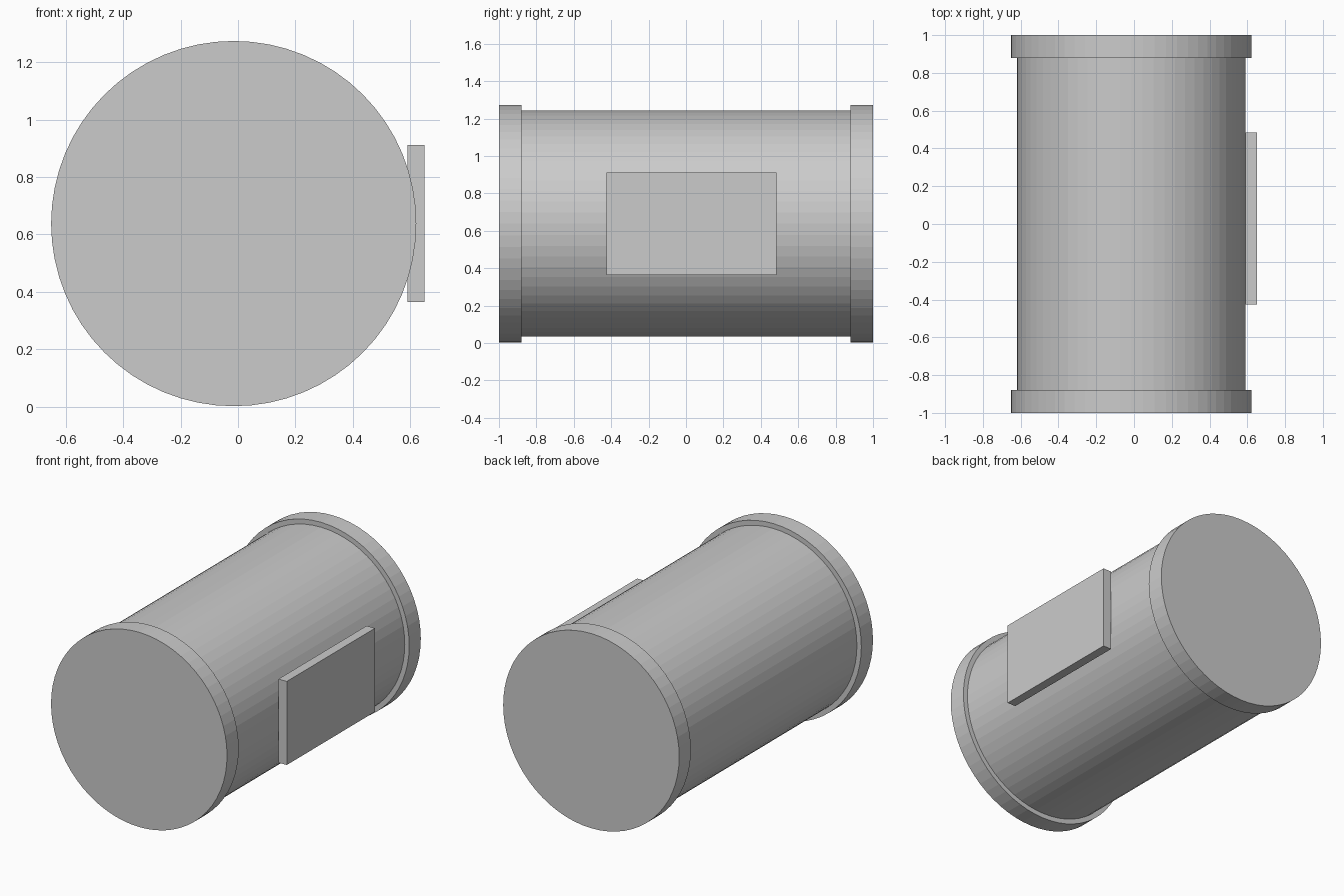
import bpy
from math import pi

if "Cube" in bpy.data.objects:
    bpy.data.objects.remove(bpy.data.objects["Cube"])

CX, CZ, SIDES = -0.015, 0.638, 64


def drum(name, radius, y0, y1):
    """Cylinder lying along y between y0 and y1."""
    bpy.ops.mesh.primitive_cylinder_add(
        vertices=SIDES, radius=radius, depth=y1 - y0,
        location=(CX, (y0 + y1) / 2, CZ), rotation=(pi / 2, 0, 0))
    bpy.context.object.name = name


# Main barrel
drum("barrel", 0.604, -0.89, 0.89)

# End caps, slightly wider than the barrel
drum("front_cap", 0.636, -1.0, -0.88)
drum("back_cap", 0.636, 0.88, 1.0)

# Flat rectangular plate on the right side
bpy.ops.mesh.primitive_cube_add(size=1, location=(0.62, 0.03, 0.638))
plate = bpy.context.object
plate.name = "side_plate"
plate.scale = (0.06, 0.91, 0.546)
bpy.ops.object.transform_apply(location=False, rotation=False, scale=True)
